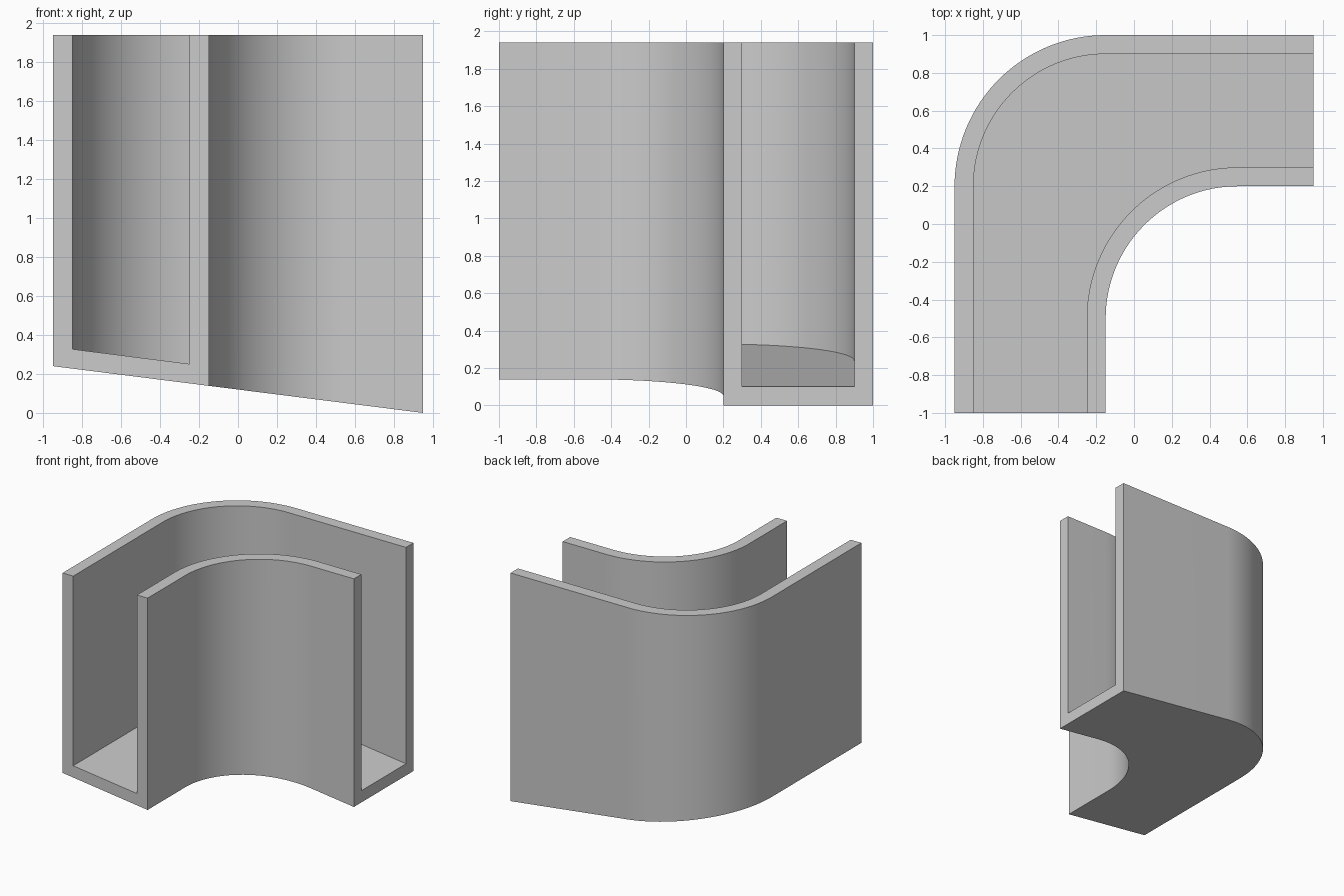
import bpy
import bmesh
from math import pi, cos, sin, radians

cube = bpy.data.objects.get("Cube")
if cube:
    bpy.data.objects.remove(cube)

SEGMENTS = 32
HALF_X, HALF_Y = 0.95, 1.0
TOP = 1.94
WALL = 0.1
RISE = 0.24  # height gained by the sloping base from left to right


def bend_path(cx, cy, radius):
    """Plan line: straight leg, quarter bend, straight leg."""
    angles = [pi - pi / 2 * i / SEGMENTS for i in range(SEGMENTS + 1)]
    arc = [(cx + radius * cos(a), cy + radius * sin(a)) for a in angles]
    return [(cx - radius, -HALF_Y)] + arc + [(HALF_X, cy + radius)]


def base_height(x):
    return RISE * (HALF_X - x) / (2 * HALF_X)


# Plan lines of both walls, from the outside of the bend to the inside
outer_face = bend_path(-0.15, 0.2, 0.8)
outer_inside = bend_path(-0.15, 0.2, 0.8 - WALL)
inner_inside = bend_path(0.55, -0.5, 0.7 + WALL)
inner_face = bend_path(0.55, -0.5, 0.7)

# U-shaped cross-section: plan line and height above the base (None = rim)
section = [
    (outer_face, 0), (outer_face, None),
    (outer_inside, None), (outer_inside, WALL),
    (inner_inside, WALL), (inner_inside, None),
    (inner_face, None), (inner_face, 0),
]

# Sweep the section along the bend
bm = bmesh.new()
rings = []
for i in range(len(outer_face)):
    ring = []
    for path, lift in section:
        x, y = path[i]
        z = TOP if lift is None else base_height(x) + lift
        ring.append(bm.verts.new((x, y, z)))
    rings.append(ring)
count = len(section)
for a, b in zip(rings, rings[1:]):
    for k in range(count):
        n = (k + 1) % count
        bm.faces.new((a[k], a[n], b[n], b[k]))
bm.faces.new(rings[0])
bm.faces.new(rings[-1])
bmesh.ops.recalc_face_normals(bm, faces=bm.faces)

mesh = bpy.data.meshes.new("curved_channel")
bm.to_mesh(mesh)
bm.free()
channel = bpy.data.objects.new("curved_channel", mesh)
bpy.context.collection.objects.link(channel)

# Plain grey finish
grey = bpy.data.materials.new("light_grey")
grey.use_nodes = True
colour = (0.6, 0.6, 0.6, 1)
grey.diffuse_color = colour
grey.node_tree.nodes["Principled BSDF"].inputs["Base Color"].default_value = colour
mesh.materials.append(grey)

# Smooth bends with crisp edges
bpy.ops.object.select_all(action="DESELECT")
channel.select_set(True)
bpy.context.view_layer.objects.active = channel
bpy.ops.object.shade_smooth_by_angle(angle=radians(30))
